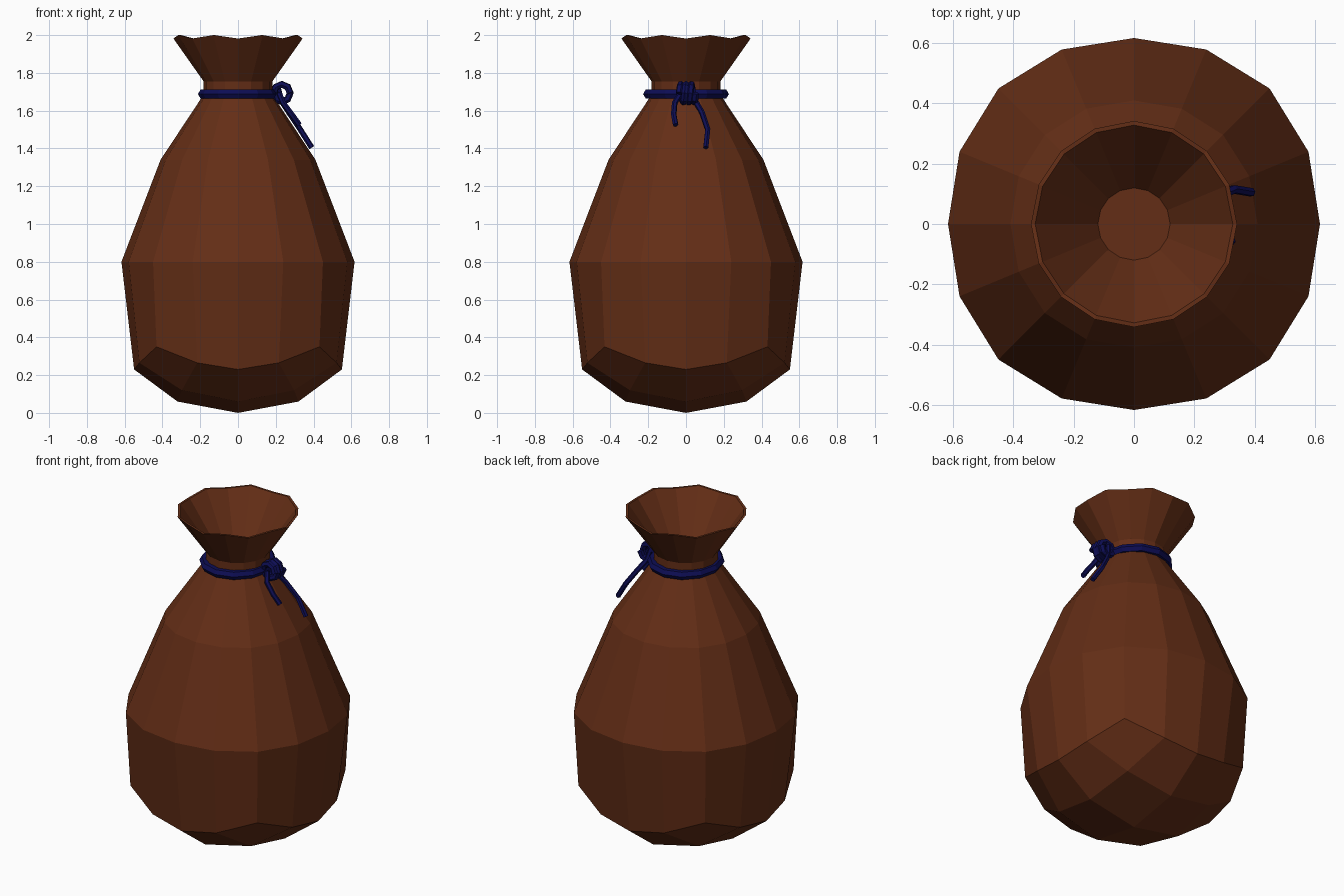
import bpy, bmesh
from math import sin, cos, pi

if "Cube" in bpy.data.objects:
    bpy.data.objects.remove(bpy.data.objects["Cube"])

N = 16


def material(name, color):
    m = bpy.data.materials.new(name)
    m.diffuse_color = (*color, 1)
    m.use_nodes = True
    m.node_tree.nodes["Principled BSDF"].inputs["Base Color"].default_value = m.diffuse_color
    return m


leather = material("brown_leather", (0.127, 0.027, 0.008))
cord = material("blue_cord", (0.004, 0.004, 0.09))

# Sack: a rounded 4x4 quad base whose 16-sided border is lofted up to the rim
bm = bmesh.new()
base_shape = {(1, 0): (0.32, 0.06), (1, 1): (0.42, 0.12),
              (2, 0): (0.55, 0.23), (2, 0.5): (0.565, 0.265), (2, 1): (0.61, 0.35)}
grid, border = {}, {}
for u in range(-2, 3):
    for v in range(-2, 3):
        k = max(abs(u), abs(v))
        if k == 0:
            grid[u, v] = bm.verts.new((0, 0, 0))
            continue
        if abs(u) >= abs(v):
            a = pi / 4 * v / u + (pi if u < 0 else 0)
        else:
            a = pi / 2 - pi / 4 * u / v + (pi if v < 0 else 0)
        r, z = base_shape[k, min(abs(u), abs(v)) / k]
        grid[u, v] = bm.verts.new((r * cos(a), r * sin(a), z))
        if k == 2:
            border[round(a / (2 * pi / N)) % N] = grid[u, v]
for u in range(-2, 2):
    for v in range(-2, 2):
        bm.faces.new((grid[u, v], grid[u, v + 1], grid[u + 1, v + 1], grid[u + 1, v]))

# Profile: (radius, height, corner bulge, rim wave), ending inside the mouth
profile = [(0.617, 0.80, 0.019, 0), (0.41, 1.34, 0.008, 0), (0.182, 1.685, 0, 0),
           (0.182, 1.755, 0, 0), (0.342, 1.982, 0, 0.018), (0.328, 1.982, 0, 0.018),
           (0.12, 1.70, 0, 0)]
ring = [border[i] for i in range(N)]
for r, z, bulge, wave in profile:
    nxt = []
    for i in range(N):
        a = 2 * pi * i / N
        rr = r + bulge * (1 - abs(i % 4 - 2) / 2 if i % 4 else 0)
        nxt.append(bm.verts.new((rr * cos(a), rr * sin(a), z + wave * (i % 2))))
    for i in range(N):
        j = (i + 1) % N
        bm.faces.new((ring[i], ring[j], nxt[j], nxt[i]))
    ring = nxt
bm.faces.new(ring)
bmesh.ops.recalc_face_normals(bm, faces=bm.faces)
mesh = bpy.data.meshes.new("sack")
bm.to_mesh(mesh)
bm.free()
sack = bpy.data.objects.new("sack", mesh)
mesh.materials.append(leather)
bpy.context.collection.objects.link(sack)


def rope(name, points, radius, closed=False):
    cu = bpy.data.curves.new(name, 'CURVE')
    cu.dimensions = '3D'
    cu.bevel_depth = radius
    cu.bevel_resolution = 1
    cu.use_fill_caps = True
    sp = cu.splines.new('POLY')
    sp.points.add(len(points) - 1)
    for p, co in zip(sp.points, points):
        p.co = (*co, 1)
    sp.use_cyclic_u = closed
    sp.use_smooth = False
    cu.materials.append(cord)
    ob = bpy.data.objects.new(name, cu)
    bpy.context.collection.objects.link(ob)
    bpy.ops.object.select_all(action='DESELECT')
    ob.select_set(True)
    bpy.context.view_layer.objects.active = ob
    bpy.ops.object.convert(target='MESH')


# Cord around the neck
rope("neck_cord", [(0.185 * cos(2 * pi * i / 12), 0.2 * sin(2 * pi * i / 12), 1.688)
                   for i in range(12)], 0.027, True)

# Knot coil on the right side
rope("knot", [(0.232 + 0.044 * cos(2 * pi * i / 8), -0.035 + 0.085 * i / 24,
               1.693 + 0.046 * sin(2 * pi * i / 8)) for i in range(25)], 0.019)

# Hanging cord ends
rope("long_end", [(0.21, 0.03, 1.73), (0.23, 0.05, 1.65), (0.27, 0.085, 1.59),
                  (0.33, 0.115, 1.50), (0.39, 0.105, 1.405)], 0.015)
rope("short_end", [(0.22, -0.03, 1.69), (0.24, -0.06, 1.64), (0.285, -0.065, 1.58),
                   (0.325, -0.055, 1.525)], 0.015)
